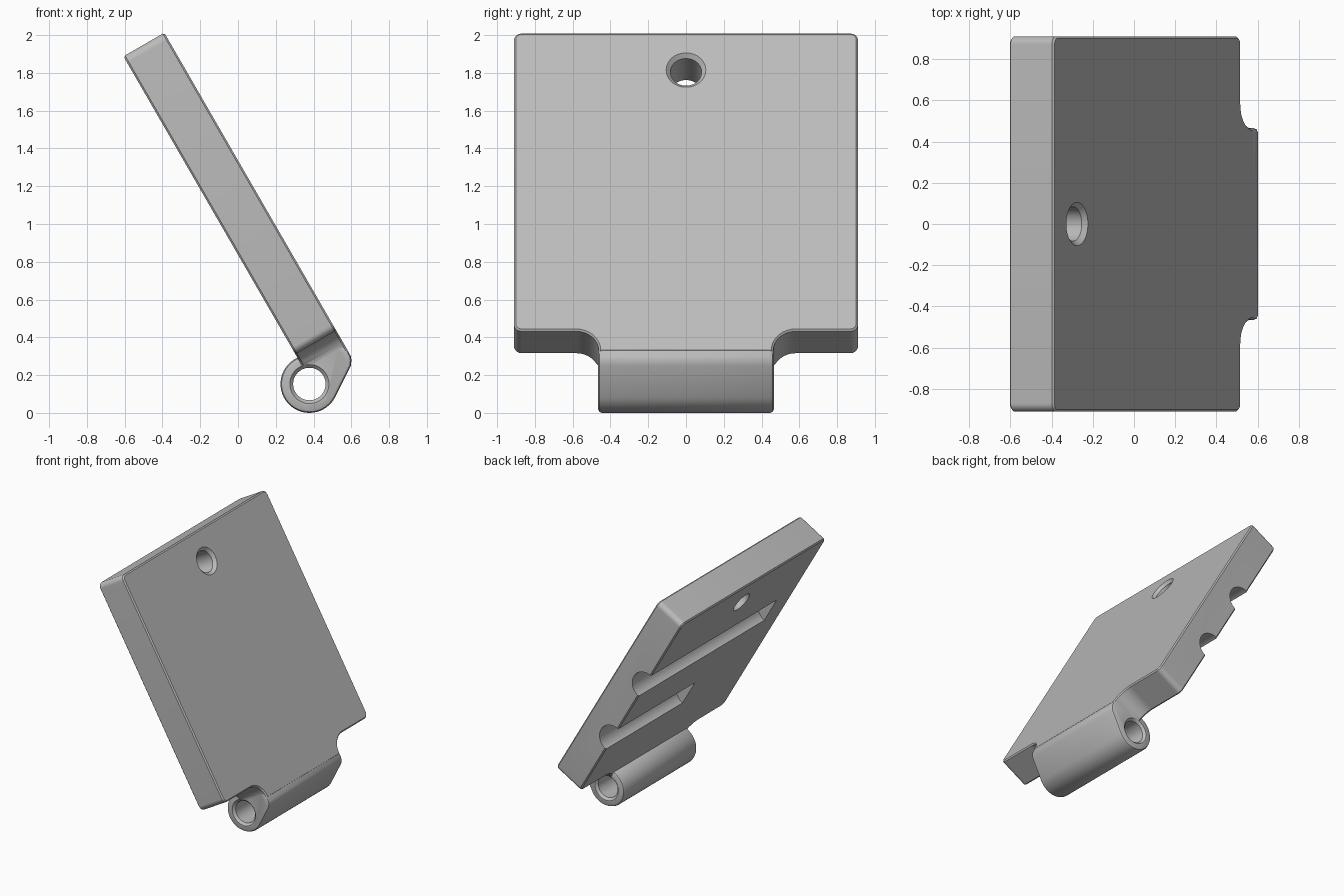
import bpy, bmesh
from math import cos, sin, pi, radians, sqrt, atan2, acos
from mathutils import Vector, Matrix

cube = bpy.data.objects.get("Cube")
if cube:
    bpy.data.objects.remove(cube, do_unlink=True)

grey = bpy.data.materials.new("plain grey")
grey.use_nodes = True
COLOUR = (0.5, 0.5, 0.5, 1)
grey.diffuse_color = COLOUR
grey.node_tree.nodes["Principled BSDF"].inputs["Base Color"].default_value = COLOUR

# Leaning frame: s runs down the plate, d runs from outer to inner face
TOP = Vector((-0.39, 0, 2.0125))
DOWN = Vector((0.5, 0, -sqrt(3) / 2))
DEPTH = Vector((-sqrt(3) / 2, 0, -0.5))
THICK, LENGTH, HALF = 0.25, 1.82, 0.91
TAB = 0.465


def at(s, y, d=0.0):
    return TOP + DOWN * s + DEPTH * d + Vector((0, y, 0))


def make(name, bm):
    bmesh.ops.recalc_face_normals(bm, faces=bm.faces)
    mesh = bpy.data.meshes.new(name)
    bm.to_mesh(mesh)
    bm.free()
    mesh.materials.append(grey)
    obj = bpy.data.objects.new(name, mesh)
    bpy.context.collection.objects.link(obj)
    return obj


def prism(name, points, offset):
    bm = bmesh.new()
    face = bm.faces.new([bm.verts.new(p) for p in points])
    out = bmesh.ops.extrude_face_region(bm, geom=[face])
    verts = [v for v in out["geom"] if isinstance(v, bmesh.types.BMVert)]
    bmesh.ops.translate(bm, verts=verts, vec=offset)
    return make(name, bm)


def rod(name, start, end, r1, r2=None, sides=48):
    axis = end - start
    turn = axis.to_track_quat('Z', 'Y').to_matrix().to_4x4()
    bm = bmesh.new()
    bmesh.ops.create_cone(bm, cap_ends=True, segments=sides, radius1=r1,
                          radius2=r1 if r2 is None else r2, depth=axis.length,
                          matrix=Matrix.Translation((start + end) / 2) @ turn)
    return make(name, bm)


def apply(obj, mod):
    bpy.context.view_layer.objects.active = obj
    bpy.ops.object.modifier_apply(modifier=mod.name)


def chamfer(obj, width, segments=1):
    mod = obj.modifiers.new("chamfer", 'BEVEL')
    mod.width, mod.segments = width, segments
    mod.limit_method, mod.angle_limit = 'ANGLE', radians(40)
    apply(obj, mod)


def combine(obj, other, operation):
    mod = obj.modifiers.new("combine", 'BOOLEAN')
    mod.operation, mod.solver, mod.object = operation, 'EXACT', other
    apply(obj, mod)
    bpy.data.objects.remove(other, do_unlink=True)


def rounded(corners, steps=8):
    # Replace each right-angled corner by an arc of its own radius
    result = []
    for i, (x, y, r) in enumerate(corners):
        p = Vector((x, y))
        if not r:
            result.append(p)
            continue
        a, b = (Vector(corners[j % len(corners)][:2]) for j in (i - 1, i + 1))
        start, end = p + (a - p).normalized() * r, p + (b - p).normalized() * r
        c = start + end - p
        for k in range(steps + 1):
            t = k / steps * pi / 2
            result.append(c + (start - c) * cos(t) + (end - c) * sin(t))
    return result


# Plate with a filleted neck at its lower edge
neck = TAB - 0.004
side = [(0, HALF, 0.04), (LENGTH, HALF, 0.04), (LENGTH, neck, 0.12), (1.95, neck, 0)]
outline = side + [(s, -y, r) for s, y, r in reversed(side)]
plate = prism("plate", [at(p.x, p.y) for p in rounded(outline)], DEPTH * THICK)
chamfer(plate, 0.025)

# Hinge barrel blending into the plate's outer face
CENTRE, RADIUS = Vector((0.378, 0, 0.153)), 0.153
shoulder = [at(1.9, 0, 0.001), at(1.975, 0, 0.001), at(1.995, 0, 0.008), Vector((0.598, 0, 0.25))]
reach = shoulder[-1] - CENTRE
begin = atan2(reach.z, reach.x) - acos(RADIUS / reach.length)
finish = radians(110) - 2 * pi
arc = []
for k in range(33):
    t = begin + (finish - begin) * k / 32
    arc.append(CENTRE + Vector((cos(t), 0, sin(t))) * RADIUS)
barrel = prism("barrel", [p + Vector((0, -TAB, 0)) for p in shoulder + arc], Vector((0, 2 * TAB, 0)))
mod = barrel.modifiers.new("end rounding", 'BEVEL')
mod.width, mod.segments = 0.02, 2
mod.limit_method, mod.angle_limit = 'ANGLE', radians(60)
apply(barrel, mod)
combine(plate, barrel, 'UNION')

# Pin bore with countersunk ends
Y = Vector((0, 1, 0))
combine(plate, rod("bore", CENTRE - Y, CENTRE + Y, 0.086), 'DIFFERENCE')
for sign in (-1, 1):
    mouth = rod("bore_mouth", CENTRE + Y * sign * (TAB + 0.02), CENTRE + Y * sign * (TAB - 0.02),
                0.123, 0.084)
    combine(plate, mouth, 'DIFFERENCE')

# Hanging hole, countersunk on the outer face
combine(plate, rod("hole", at(0.228, 0, -0.1), at(0.228, 0, 0.4), 0.083), 'DIFFERENCE')
combine(plate, rod("hole_mouth", at(0.228, 0, -0.02), at(0.228, 0, 0.024), 0.125, 0.081), 'DIFFERENCE')

# Two round grooves in the inner face, open at the left edge
for s, stop in ((0.67, -0.68), (1.25, -0.06)):
    combine(plate, rod("groove", at(s, stop, THICK), at(s, 1.1, THICK), 0.11), 'DIFFERENCE')

# Smooth shading with sharp edges kept
plate.name = "hinged_plate"
bpy.ops.object.select_all(action='DESELECT')
plate.select_set(True)
bpy.context.view_layer.objects.active = plate
bpy.ops.object.shade_smooth_by_angle(angle=radians(30))
